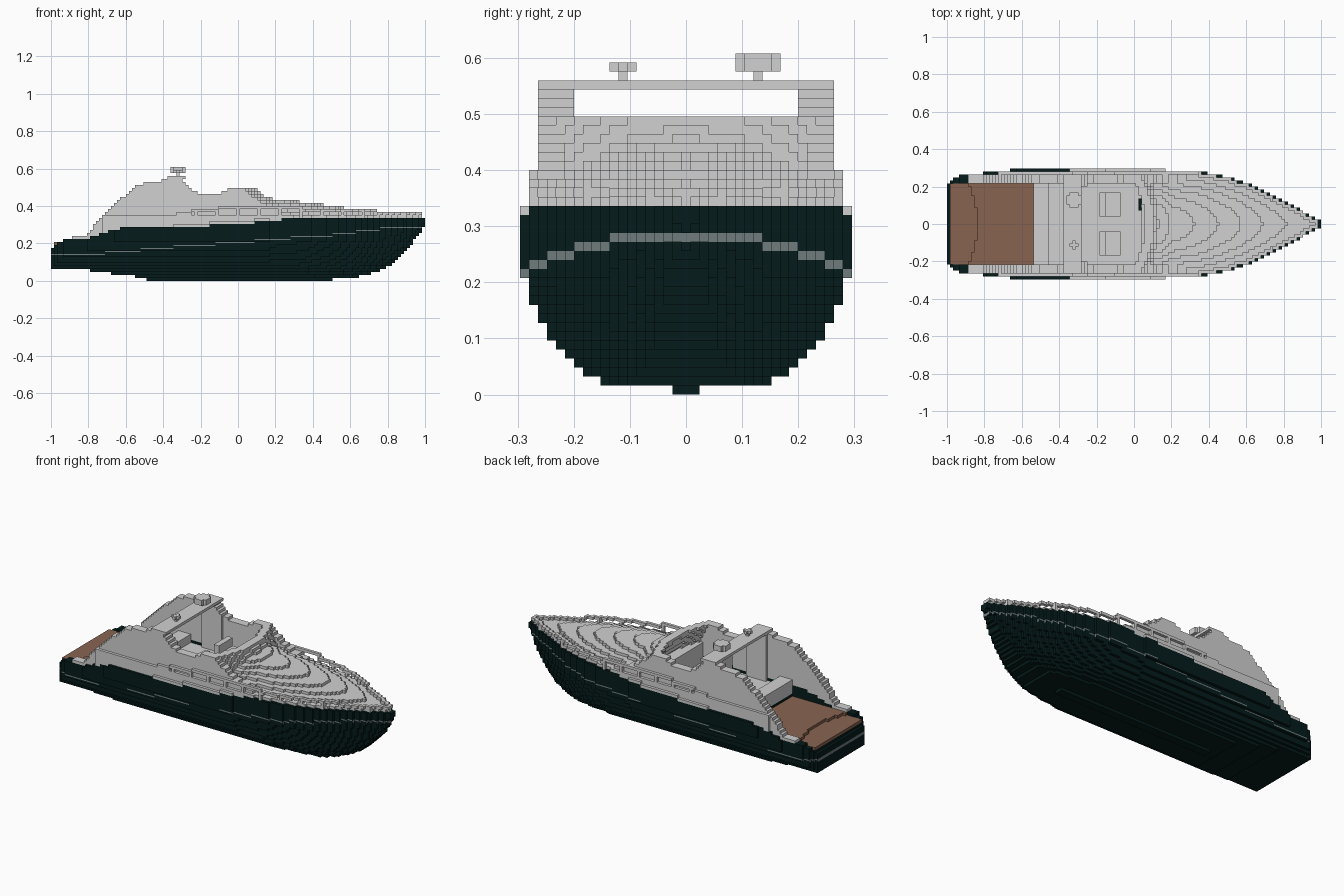
import bpy

cube = bpy.data.objects.get("Cube")
if cube:
    bpy.data.objects.remove(cube, do_unlink=True)

V = 0.016                 # edge of one building block
NX, NY, NZ = 62, 18, 38   # blocks each side of centre, and block layers


def material(name, rgb):
    m = bpy.data.materials.new(name)
    m.use_nodes = True
    m.diffuse_color = (*rgb, 1)
    bsdf = next(n for n in m.node_tree.nodes if n.type == 'BSDF_PRINCIPLED')
    bsdf.inputs["Base Color"].default_value = (*rgb, 1)
    bsdf.inputs["Roughness"].default_value = 0.7
    return m


WHITE = material("pale grey", (0.64, 0.64, 0.64))
DARK = material("dark green", (0.0015, 0.0105, 0.0105))
BROWN = material("teak brown", (0.25, 0.127, 0.081))
STRIPE = material("stripe grey", (0.16, 0.2, 0.205))


def curve(*pts):
    """Piecewise linear profile."""
    def f(x):
        if x <= pts[0][0]:
            return pts[0][1]
        for (a, p), (b, q) in zip(pts, pts[1:]):
            if x <= b:
                return p + (q - p) * (x - a) / (b - a)
        return pts[-1][1]
    return f


SIDES = [((1, 0, 0), [(1, 0, 0), (1, 1, 0), (1, 1, 1), (1, 0, 1)]),
         ((-1, 0, 0), [(0, 0, 0), (0, 0, 1), (0, 1, 1), (0, 1, 0)]),
         ((0, 1, 0), [(0, 1, 0), (0, 1, 1), (1, 1, 1), (1, 1, 0)]),
         ((0, -1, 0), [(0, 0, 0), (1, 0, 0), (1, 0, 1), (0, 0, 1)]),
         ((0, 0, 1), [(0, 0, 1), (1, 0, 1), (1, 1, 1), (0, 1, 1)]),
         ((0, 0, -1), [(0, 0, 0), (0, 1, 0), (1, 1, 0), (1, 0, 0)])]
taken = set()


def plain(c, d):
    return [(0, 1, 0)]


def blocks(name, mats, inside, x=(-1, 1), y=(-.3, .3), z=(0, .61), paint=plain):
    """Fill a shape with blocks and keep only its outer faces.
    The paint rule cuts each face into (bottom, top, material) spans."""
    cells = set()
    for i in range(-NX, NX + 1):
        if not x[0] <= i * V <= x[1]:
            continue
        for j in range(-NY, NY + 1):
            if not y[0] <= j * V <= y[1]:
                continue
            for k in range(NZ):
                h = (k + .5) * V
                if z[0] <= h <= z[1] and (i, j, k) not in taken and inside(i * V, j * V, h):
                    cells.add((i, j, k))
    taken.update(cells)
    verts, faces, index = {}, [], []
    for c in sorted(cells):
        for d, corners in SIDES:
            if tuple(p + q for p, q in zip(c, d)) in cells:
                continue
            for low, high, mat in paint(c, d):
                ring = [(c[0] + a, c[1] + b, c[2] + (high if h else low)) for a, b, h in corners]
                faces.append([verts.setdefault(r, len(verts)) for r in ring])
                index.append(mat)
    mesh = bpy.data.meshes.new(name)
    mesh.from_pydata([((i - .5) * V, (j - .5) * V, k * V) for i, j, k in verts], [], faces)
    for m in mats:
        mesh.materials.append(m)
    for p, n in zip(mesh.polygons, index):
        p.material_index = n
    obj = bpy.data.objects.new(name, mesh)
    bpy.context.collection.objects.link(obj)
    return obj


def box(name, mat, x, y, z):
    return blocks(name, [mat], lambda *p: True, x, y, z)


# Boat lines: plan width, bottom, deck edge, section and paint line
width = curve((-1, .21), (-.97, .24), (-.93, .26), (-.68, .285), (-.6, .296), (.16, .296),
              (.17, .286), (.35, .28), (.5, .25), (.65, .2), (.75, .15), (.88, .08), (1, .012))
bottom = curve((-1, .07), (-.84, .062), (-.63, .034), (-.5, .016), (.6, .016), (.7, .035),
               (.78, .06), (.85, .11), (.92, .18), (.98, .27), (1, .3))
sheer = curve((-1, .16), (-.97, .2), (-.93, .216), (-.8, .23), (-.68, .268), (-.6, .288),
              (-.16, .291), (-.13, .304), (.08, .306), (.1, .32), (.22, .32), (.24, .336),
              (1, .334))
section = curve((0, .48), (.1, .62), (.33, .78), (.6, .88), (.9, .96), (1, .97), (1.02, 1))
band = curve((-1, .136), (-.68, .145), (-.36, .175), (0, .2), (.3, .225), (.5, .24),
             (.8, .278), (1, .282))


def deck_level(x, y):
    return .208 if x < -.84 - y * y else .224 if x < -.54 else .256


def hull(x, y, z):
    b = bottom(x)
    if z < b or z > sheer(x):
        return False
    if -.975 < x < .05 and abs(y) < .216 and z > deck_level(x, y) - V:
        return False
    if x < -.5:            # full, boxy stern
        return abs(y) <= min(width(x), .296 * section((z - .016) / .19))
    return abs(y) <= width(x) * section((z - b) / (.65 * (.31 - b)))


def hull_paint(c, d):
    if d[2] or c[2] != int(band(c[0] * V) / V):
        return [(0, 1, 0)]
    return [(0, 1, 1)] if d[0] else [(0, .6, 0), (.6, 1, 1)]


blocks("hull", [DARK, STRIPE], hull, paint=hull_paint)
box("keel", DARK, (-.48, .5), (-.02, .02), (0, .016))

# Stern deck on two levels, and cockpit floor
blocks("stern_deck", [BROWN],
       lambda x, y, z: deck_level(x, y) - V < z < deck_level(x, y) and abs(y) < width(x) - .012,
       (-.98, -.54), (-.212, .212))
blocks("cockpit_floor", [WHITE], lambda x, y, z: z < .272, (-.54, .05), (-.212, .212), (.24, .272))

# Tall curved side wings and the narrow side decks
wing = curve((-.89, .235), (-.8, .25), (-.755, .315), (-.685, .39), (-.6, .46), (-.535, .515),
             (-.42, .535), (-.31, .555), (-.285, .53), (-.257, .49), (-.2, .462), (-.12, .462),
             (-.03, .495), (.03, .497), (.07, .46), (.16, .40), (.3, .352))


def side_wing(x, y, z):
    a = abs(y)
    inner = .2 if -.38 < x < -.24 else .216
    if a < inner or a > width(x) - .008 or z < sheer(x) - .02:
        return False
    if a > .264:
        return z < min(wing(x), .352) and a < .28
    return z < wing(x)


blocks("side_wings", [WHITE], side_wing, (-.89, .3))
blocks("side_decks", [WHITE], lambda x, y, z: abs(y) <= width(x) and abs(y) > .25
       and sheer(x) - .016 < z < sheer(x) + .016, (-.35, .3), z=(.2, .336))


# Wrapped windscreen and domed foredeck
def screen_front(y, z):
    return .135 - .07 * (y / .26) ** 2 - (z - .43) * .5


ridge = curve((.1, .455), (.15, .448), (.2, .432), (.35, .417), (.55, .392), (.8, .36), (.95, .35))


def foredeck(x, y, z):
    w = width(x) - .016
    if abs(y) > w or x < screen_front(y, z) - .05:
        return False
    return z < max(.350, .336 + (ridge(x) - .336) * (1.05 - (y / w) ** 2))


blocks("windscreen", [WHITE],
       lambda x, y, z: screen_front(y, z) - .048 < x <= screen_front(y, z),
       (-.1, .25), (-.25, .25), (.27, .497))
blocks("foredeck", [WHITE], foredeck, (0, .985), z=(.27, .46))

# Hand rail on short posts along the deck edge
rail_height = curve((-.32, .36), (-.1, .384), (.35, .384), (.55, .375), (.98, .36))


def rail(x, y, z):
    w, ahead = min(width(x) - .006, .284), min(width(x + V) - .006, .284)
    a = abs(y)
    if a > w or a + V <= min(w, ahead) and x < .97:
        return False
    k, top = int(z / V), int(rail_height(x) / V)
    return k == top or (k < top and z > sheer(x) - .01 and round(x / V) % 7 == 0)


blocks("hand_rail", [WHITE], rail, (-.32, .985), z=(.3, .4))

# Cockpit furniture
box("bench", WHITE, (-.54, -.46), (-.212, .212), (.224, .32))
box("helm_console", WHITE, (.04, .1), (-.212, .212), (.256, .384))
for side, name in ((1, "left"), (-1, "right")):
    span = tuple(sorted((side * .035, side * .165)))
    box(name + "_seat", WHITE, (-.155, -.08), span, (.256, .352))
    box(name + "_seat_back", WHITE, (-.18, -.156), span, (.256, .4))
blocks("steering_wheel", [DARK],
       lambda x, y, z: .012 < ((y - .105) ** 2 + (z - .35) ** 2) ** .5 < .036,
       (.02, .036), (.05, .16), (.3, .4))

# Arch bar with two masthead units
box("arch_bar", WHITE, (-.37, -.285), (-.26, .26), (.544, .56))
box("radar_post", WHITE, (-.33, -.31), (.12, .136), (.56, .576))
blocks("radar_dome", [WHITE], lambda x, y, z: abs(x + .32) + abs(y - .128) < .055,
       (-.36, -.28), (.09, .165), (.576, .608))
box("antenna_post", WHITE, (-.33, -.31), (-.12, -.104), (.56, .576))
blocks("antenna", [WHITE], lambda x, y, z: abs(x + .32) + abs(y + .112) < .02,
       (-.345, -.295), (-.136, -.088), (.576, .592))
